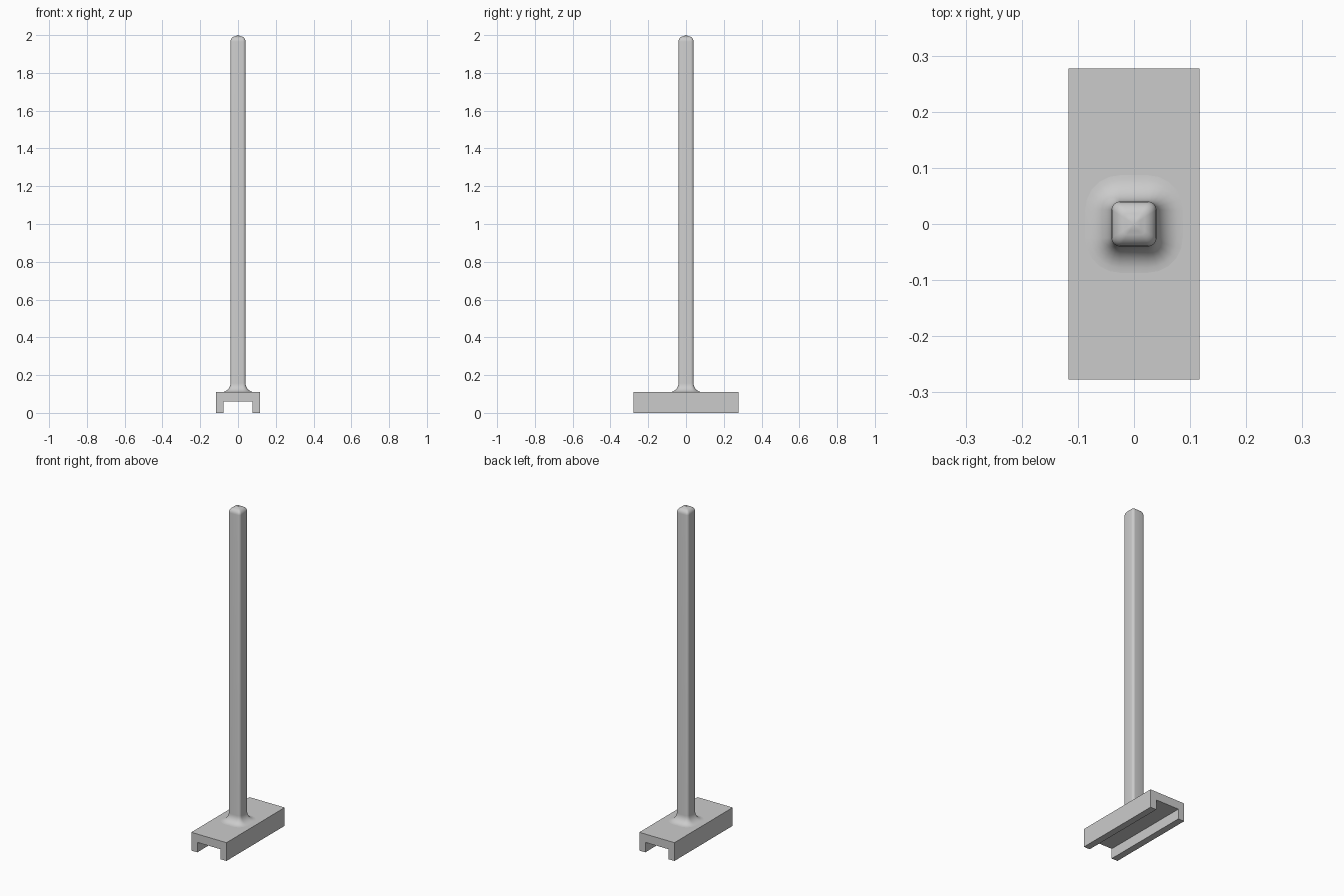
import bpy, bmesh, math

cube = bpy.data.objects.get("Cube")
if cube:
    bpy.data.objects.remove(cube, do_unlink=True)

grey = bpy.data.materials.new("light grey")
grey.use_nodes = True
colour = (0.6, 0.6, 0.6, 1)
grey.diffuse_color = colour
grey.node_tree.nodes["Principled BSDF"].inputs["Base Color"].default_value = colour


def add_object(name, bm):
    bmesh.ops.recalc_face_normals(bm, faces=bm.faces)
    mesh = bpy.data.meshes.new(name)
    bm.to_mesh(mesh)
    bm.free()
    mesh.materials.append(grey)
    obj = bpy.data.objects.new(name, mesh)
    bpy.context.collection.objects.link(obj)
    return obj


# Channel base: inverted U profile extruded along y
W, L, H = 0.117, 0.277, 0.11
SLOT, ROOF = 0.077, 0.06
half = [(W, H), (W, 0), (SLOT, 0), (SLOT, ROOF)]
profile = half + [(-x, z) for x, z in reversed(half)]
bm = bmesh.new()
face = bm.faces.new([bm.verts.new((x, -L, z)) for x, z in profile])
ext = bmesh.ops.extrude_face_region(bm, geom=[face])
bmesh.ops.translate(bm, vec=(0, 2 * L, 0),
                    verts=[v for v in ext["geom"] if isinstance(v, bmesh.types.BMVert)])
add_object("channel_base", bm)


# Post: rounded-square rings with a flared foot and a domed tip
def ring(bm, size, radius, z, steps=5):
    verts = []
    for corner in range(4):
        mid = math.radians(45 + 90 * corner)
        cx = math.copysign(size - radius, math.cos(mid))
        cy = math.copysign(size - radius, math.sin(mid))
        for i in range(steps + 1):
            a = math.radians(90 * corner + 90 * i / steps)
            verts.append(bm.verts.new((cx + radius * math.cos(a), cy + radius * math.sin(a), z)))
    return verts


POST, ROUND, FLARE, TIP = 0.04, 0.015, 0.047, 0.028
sections = []
for i in range(9):
    a = math.pi / 2 * i / 8
    out = FLARE * (1 - math.sin(a))
    sections.append((POST + out, ROUND + out, H + FLARE * (1 - math.cos(a))))
for i in range(7):
    a = math.pi / 2 * i / 6
    size = POST - TIP * (1 - math.cos(a))
    sections.append((size, ROUND * size / POST, 1.994 - TIP * (1 - math.sin(a))))

bm = bmesh.new()
rings = [ring(bm, *s) for s in sections]
for low, high in zip(rings, rings[1:]):
    for i in range(len(low)):
        j = (i + 1) % len(low)
        bm.faces.new((low[i], low[j], high[j], high[i]))
# Shallow peak closing the tip
peak = bm.verts.new((0, 0, 2))
top = rings[-1]
for i in range(len(top)):
    bm.faces.new((top[i], top[(i + 1) % len(top)], peak))
post = add_object("post", bm)

bpy.ops.object.select_all(action="DESELECT")
post.select_set(True)
bpy.context.view_layer.objects.active = post
bpy.ops.object.shade_smooth_by_angle(angle=math.radians(40))
